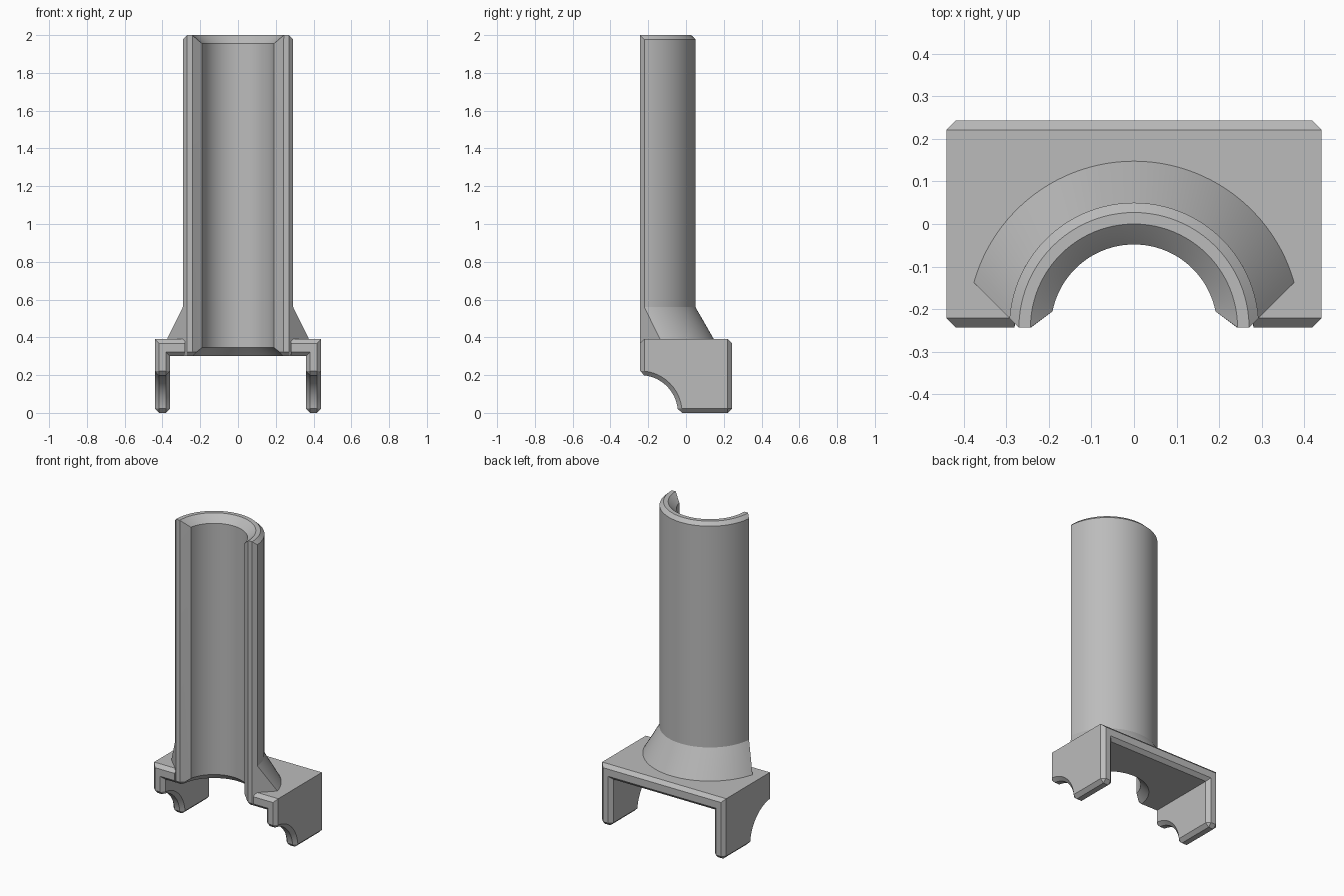
import bpy, bmesh
from math import sin, cos, acos, asin, sqrt, pi

if "Cube" in bpy.data.objects:
    bpy.data.objects.remove(bpy.data.objects["Cube"])

grey = bpy.data.materials.new("plain grey")
grey.use_nodes = True
colour = (0.5, 0.5, 0.5, 1)
grey.diffuse_color = colour
grey.node_tree.nodes["Principled BSDF"].inputs["Base Color"].default_value = colour

C = 0.022            # chamfer width
FRONT = -0.243       # front plane, also the tube axis
BACK = 0.243
WIDE = 0.44          # half width of the bracket
R_OUT, R_IN = 0.293, 0.195
PLATE_LOW, PLATE_TOP = 0.30, 0.39


def loft(name, rings):
    """Closed solid through rings with equal point counts."""
    bm = bmesh.new()
    loops = [[bm.verts.new(p) for p in ring] for ring in rings]
    n = len(loops[0])
    for a, b in zip(loops, loops[1:]):
        for i in range(n):
            j = (i + 1) % n
            bm.faces.new((a[i], a[j], b[j], b[i]))
    bm.faces.new(loops[0])
    bm.faces.new(loops[-1])
    bmesh.ops.remove_doubles(bm, verts=bm.verts, dist=0.0005)
    bmesh.ops.recalc_face_normals(bm, faces=bm.faces)
    mesh = bpy.data.meshes.new(name)
    bm.to_mesh(mesh)
    bm.free()
    obj = bpy.data.objects.new(name, mesh)
    bpy.context.collection.objects.link(obj)
    mesh.materials.append(grey)
    bpy.ops.object.select_all(action="DESELECT")
    bpy.context.view_layer.objects.active = obj
    obj.select_set(True)
    bpy.ops.object.shade_smooth_by_angle(angle=pi / 7)
    return obj


def arc(r, start, steps=48):
    """Arc about the tube axis, from +x over the back to -x."""
    return [(r * cos(a), FRONT + r * sin(a))
            for a in (start + (pi - 2 * start) * i / steps for i in range(steps + 1))]


# Half tube: outer arc, chamfered front edges, inner arc, flared at both ends
def tube_ring(z, r_out, out_rise, r_in, in_rise, front=FRONT):
    lip = 0.27
    pts = arc(r_out, asin(out_rise / r_out))
    pts += [(-lip, FRONT), (-0.242, FRONT)]
    pts += arc(r_in, asin(in_rise / r_in))[::-1]
    pts += [(0.242, FRONT), (lip, FRONT)]
    return [(x, max(y, front), z) for x, y in pts]


loft("half_tube", [
    tube_ring(PLATE_LOW, R_OUT, C, 0.243, 0, FRONT + C),
    tube_ring(PLATE_LOW + C, R_OUT, C, 0.2205, 0.019),
    tube_ring(0.345, R_OUT, C, R_IN, 0.038),
    tube_ring(1.955, R_OUT, C, R_IN, 0.038),
    tube_ring(2 - C, R_OUT, C, 0.218, 0.019),
    tube_ring(2, 0.27, 0, 0.243, 0)])


# Conical skirt, its ends trimmed by diagonal planes
def skirt_ring(z, r):
    trim = lambda q: acos(0.27 / (q * sqrt(2))) - pi / 4
    pts = arc(r, trim(r)) + arc(0.285, trim(0.285))[::-1]
    return [(x, y, z) for x, y in pts]


loft("tube_skirt", [skirt_ring(PLATE_TOP - 0.001, 0.391), skirt_ring(0.56, R_OUT)])


# Bracket plate with a round notch and chamfered front and back
def plate_ring(z, cut):
    x, f, b = WIDE - C + cut, FRONT + cut, BACK - cut
    pts = [(WIDE, FRONT + C), (WIDE, BACK - C), (x, b), (-x, b),
           (-WIDE, BACK - C), (-WIDE, FRONT + C), (-x, f)]
    pts += [(px, max(py, f)) for px, py in arc(0.28, 0)[::-1]]
    pts += [(x, f)]
    return [(px, py, z) for px, py in pts]


loft("bracket_plate", [
    plate_ring(PLATE_LOW, C), plate_ring(PLATE_LOW + C, 0),
    plate_ring(PLATE_TOP - C, 0), plate_ring(PLATE_TOP, C)])


# Side legs with a concave front corner, chamfered all round
def leg_ring(x, cut):
    r, top = 0.2 + cut, 0.35
    a0 = acos(C / r)
    pts = [(FRONT + cut, top), (FRONT + cut, 0.2 + C)]
    for i in range(25):
        a = a0 + (asin(C / r) - a0) * i / 24
        pts.append((FRONT + r * cos(a), r * sin(a)))
    pts += [(FRONT + 0.2 + C, cut), (BACK - C, cut),
            (BACK - cut, C), (BACK - cut, top)]
    return [(x, y, z) for y, z in pts]


for side, label in ((1, "left"), (-1, "right")):
    loft(label + "_leg", [
        leg_ring(side * x, cut) for x, cut in
        ((0.36, C), (0.36 + C, 0), (WIDE - C, 0), (WIDE, C))])
